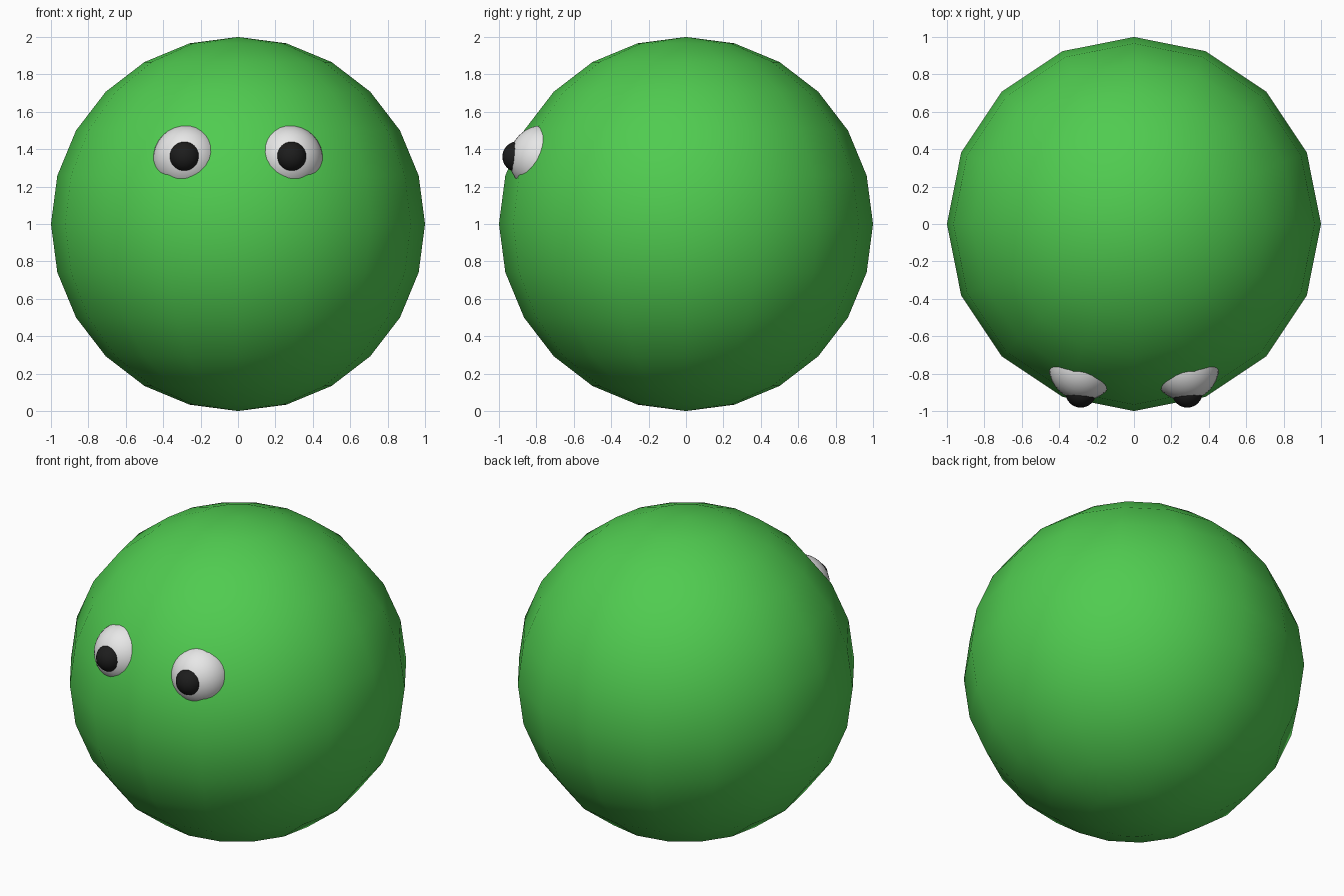
import bpy

if "Cube" in bpy.data.objects:
    bpy.data.objects.remove(bpy.data.objects["Cube"])


def material(name, rgb):
    mat = bpy.data.materials.new(name)
    mat.diffuse_color = (*rgb, 1.0)
    mat.use_nodes = True
    mat.node_tree.nodes["Principled BSDF"].inputs["Base Color"].default_value = mat.diffuse_color
    return mat


green = material("leaf_green", (0.08, 0.60, 0.08))
white = material("eye_white", (0.80, 0.80, 0.80))
black = material("pupil_black", (0.012, 0.012, 0.012))


def ball(name, centre, radius, segments, rings, mat):
    """Smooth-shaded UV sphere in one colour."""
    bpy.ops.mesh.primitive_uv_sphere_add(
        segments=segments, ring_count=rings, radius=radius, location=centre)
    obj = bpy.context.object
    obj.name = name
    obj.data.materials.append(mat)
    bpy.ops.object.shade_smooth()
    return obj


# Round body with a coarse silhouette
ball("body", (0, 0, 1), 1.0, 16, 12, green)

# Bulging eyes sunk into the body, with pupils poking out toward the front
for side, sign in (("left", -1), ("right", 1)):
    ball(f"{side}_eye", (sign * 0.274, -0.764, 1.347), 0.181, 32, 16, white)
    ball(f"{side}_pupil", (sign * 0.285, -0.90, 1.36), 0.082, 24, 12, black)
